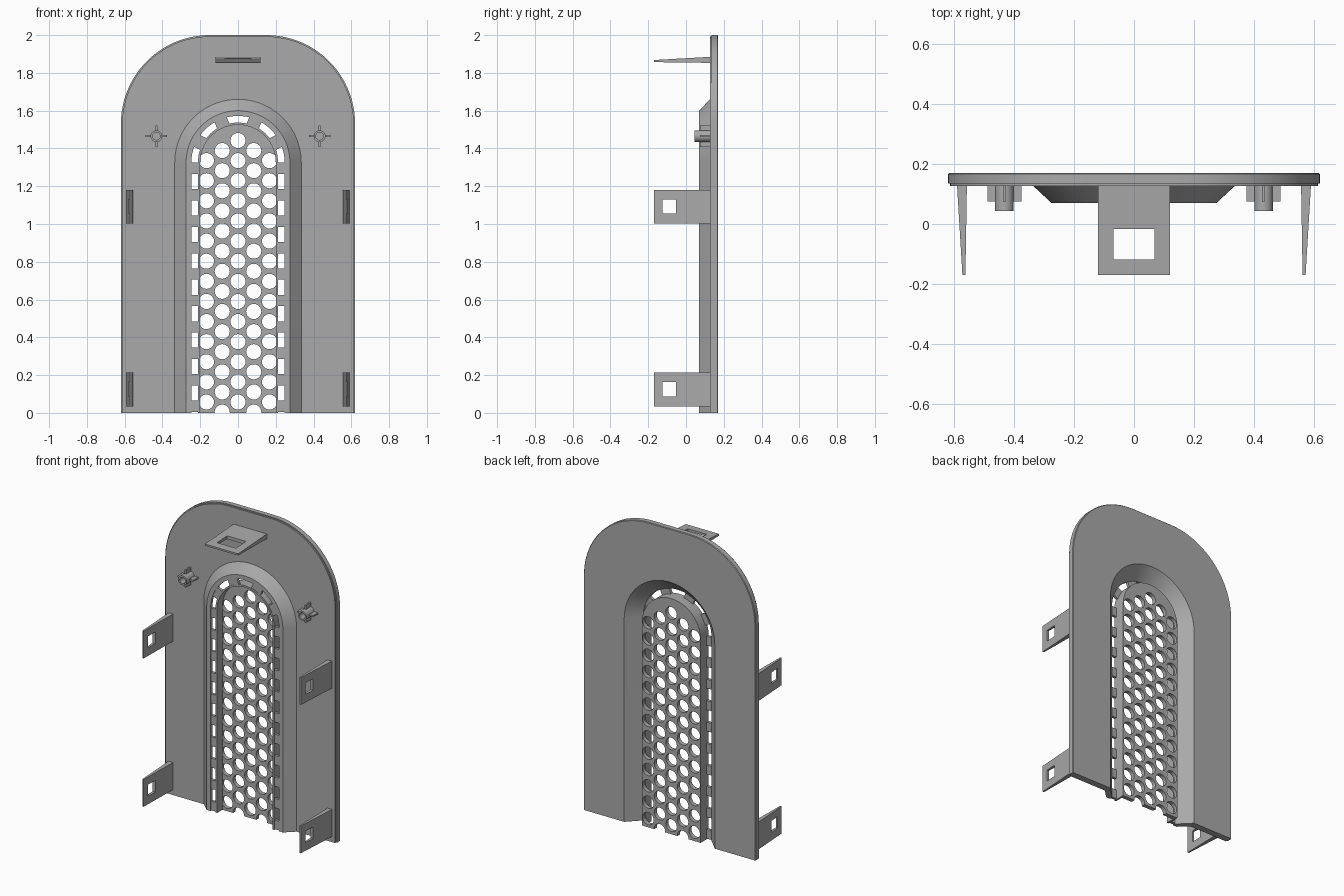
import bpy, bmesh, math
from mathutils import Matrix, Vector

if "Cube" in bpy.data.objects:
    bpy.data.objects.remove(bpy.data.objects["Cube"])

grey = bpy.data.materials.new("grey plastic")
grey.use_nodes = True
grey.diffuse_color = (0.4, 0.4, 0.4, 1)
grey.node_tree.nodes["Principled BSDF"].inputs["Base Color"].default_value = (0.4, 0.4, 0.4, 1)

N = 47            # arch segments (odd, so the outer outline gets a flat top)
ARCH_Z = 1.325    # height of the arch centre


def finish(bm, name):
    bmesh.ops.recalc_face_normals(bm, faces=bm.faces[:])
    me = bpy.data.meshes.new(name)
    bm.to_mesh(me)
    bm.free()
    me.materials.append(grey)
    ob = bpy.data.objects.new(name, me)
    bpy.context.collection.objects.link(ob)
    return ob


def smooth(ob):
    bpy.ops.object.select_all(action='DESELECT')
    ob.select_set(True)
    bpy.context.view_layer.objects.active = ob
    bpy.ops.object.shade_smooth_by_angle(angle=math.radians(30))


def cut(ob, cutter):
    """Subtract the cutter, then remove it."""
    cutter.hide_render = True
    mod = ob.modifiers.new("cut", 'BOOLEAN')
    mod.operation, mod.solver, mod.object = 'DIFFERENCE', 'EXACT', cutter
    bpy.context.view_layer.objects.active = ob
    bpy.ops.object.modifier_apply(modifier=mod.name)
    bpy.data.objects.remove(cutter)


def arch(r):
    pts = [(r * math.cos(math.pi * i / N), ARCH_Z + r * math.sin(math.pi * i / N)) for i in range(N + 1)]
    return [(r, 0)] + pts + [(-r, 0)]


def outline(inset):
    r, half = 0.47 - inset, (N - 1) // 2
    right = [(0.15 + r * math.cos(math.pi / 2 * i / half), 1.53 + r * math.sin(math.pi / 2 * i / half))
             for i in range(half + 1)]
    right = [(0.15 + r, 0)] + right
    return right + [(-x, z) for x, z in reversed(right)]


def loft(name, section):
    """Join a ring of (path, y) rails into a U-shaped solid with flat feet."""
    bm = bmesh.new()
    rails = [[bm.verts.new((x, y, z)) for x, z in path] for path, y in section]
    for a, b in zip(rails, rails[1:] + rails[:1]):
        for i in range(len(a) - 1):
            bm.faces.new((a[i], a[i + 1], b[i + 1], b[i]))
    bm.faces.new([r[0] for r in rails])
    bm.faces.new([r[-1] for r in rails])
    return finish(bm, name)


def prism(name, pts, offset):
    """Extrude a flat polygon of 3D points by an offset."""
    bm = bmesh.new()
    face = bm.faces.new([bm.verts.new(p) for p in pts])
    new = bmesh.ops.extrude_face_region(bm, geom=[face], use_keep_orig=True)["geom"]
    bmesh.ops.translate(bm, vec=offset, verts=[v for v in new if isinstance(v, bmesh.types.BMVert)])
    return finish(bm, name)


def add_box(bm, lo, hi, matrix=Matrix()):
    lo, hi = Vector(lo), Vector(hi)
    m = matrix @ Matrix.Translation((lo + hi) / 2) @ Matrix.Diagonal((*(hi - lo), 1))
    bmesh.ops.create_cube(bm, size=1, matrix=m)


def box(name, lo, hi):
    bm = bmesh.new()
    add_box(bm, lo, hi)
    return finish(bm, name)


def add_cylinder(bm, x, z, r, y0, y1, segments=24):
    m = Matrix.Translation((x, (y0 + y1) / 2, z)) @ Matrix.Rotation(math.pi / 2, 4, 'X')
    bmesh.ops.create_cone(bm, cap_ends=True, segments=segments, radius1=r, radius2=r, depth=y1 - y0, matrix=m)


# Cover plate with the sloping funnel around the arched opening
cover = loft("cover_plate", [
    (outline(0.004), 0.17), (outline(0), 0.166), (outline(0), 0.135),
    (outline(0.007), 0.135), (outline(0.007), 0.126),
    (arch(0.335), 0.126), (arch(0.275), 0.07), (arch(0.247), 0.07),
    (arch(0.247), 0.09), (arch(0.327), 0.17)])
smooth(cover)

# Perforated grille panel
panel = prism("grille_panel", [(x, 0.125, z) for x, z in arch(0.212)], (0, 0.027, 0))
bm = bmesh.new()
PITCH = 0.1065
for col in range(-2, 3):
    top = 1.442 - abs(col) * PITCH / 2
    for row in range(13 if abs(col) == 2 else 14):
        add_cylinder(bm, col * 0.0835, top - row * PITCH, 0.04, 0.1, 0.18)
cut(panel, finish(bm, "hole_cutter"))
smooth(panel)

# Thin wall running around the grille
wall = loft("grille_wall", [(arch(0.212), 0.07), (arch(0.212), 0.13), (arch(0.2), 0.13), (arch(0.2), 0.07)])
smooth(wall)

# Small bridges between the grille wall and the funnel rim
bm = bmesh.new()
for i in range(10):
    z = 0.035 + i * 0.14
    for s in (-1, 1):
        xs = sorted((s * 0.203, s * 0.255))
        add_box(bm, (xs[0], 0.072, z - 0.03), (xs[1], 0.09, z + 0.03))
for deg in (28, 68, 112, 152):
    m = Matrix.Translation((0, 0, ARCH_Z)) @ Matrix.Rotation(-math.radians(deg), 4, 'Y')
    add_box(bm, (0.203, 0.072, -0.035), (0.255, 0.09, 0.035), m)
finish(bm, "grille_bridges")

# Tapered side clips with square windows
for side, s in (("left", 1), ("right", -1)):
    for level, z in (("lower", 0.035), ("upper", 1.003)):
        pts = [(s * 0.557, 0.13, z), (s * 0.59, 0.13, z), (s * 0.572, -0.17, z), (s * 0.562, -0.17, z)]
        clip = prism(f"{side}_{level}_clip", pts, (0, 0, 0.178))
        cut(clip, box("window_cutter", (s * 0.57 - 0.1, -0.125, z + 0.053), (s * 0.57 + 0.1, -0.053, z + 0.128)))

# Top clip
clip = prism("top_clip", [(-0.12, 0.13, 1.853), (-0.12, 0.13, 1.885), (-0.12, -0.17, 1.868), (-0.12, -0.17, 1.857)],
             (0.24, 0, 0))
cut(clip, box("window_cutter", (-0.068, -0.118, 1.8), (0.068, -0.016, 1.95)))

# Screw bosses with four ribs each
for side, s in (("left", 1), ("right", -1)):
    x, z = s * 0.432, 1.465
    bm = bmesh.new()
    add_cylinder(bm, x, z, 0.031, 0.044, 0.13)
    boss = finish(bm, f"{side}_boss")
    bm = bmesh.new()
    add_cylinder(bm, x, z, 0.02, 0.0, 0.125)
    cut(boss, finish(bm, "bore_cutter"))
    smooth(boss)
    bm = bmesh.new()
    for k in range(4):
        m = Matrix.Translation((x, 0, z)) @ Matrix.Rotation(k * math.pi / 2, 4, 'Y')
        add_box(bm, (0.025, 0.075, -0.005), (0.057, 0.13, 0.005), m)
    finish(bm, f"{side}_boss_ribs")
